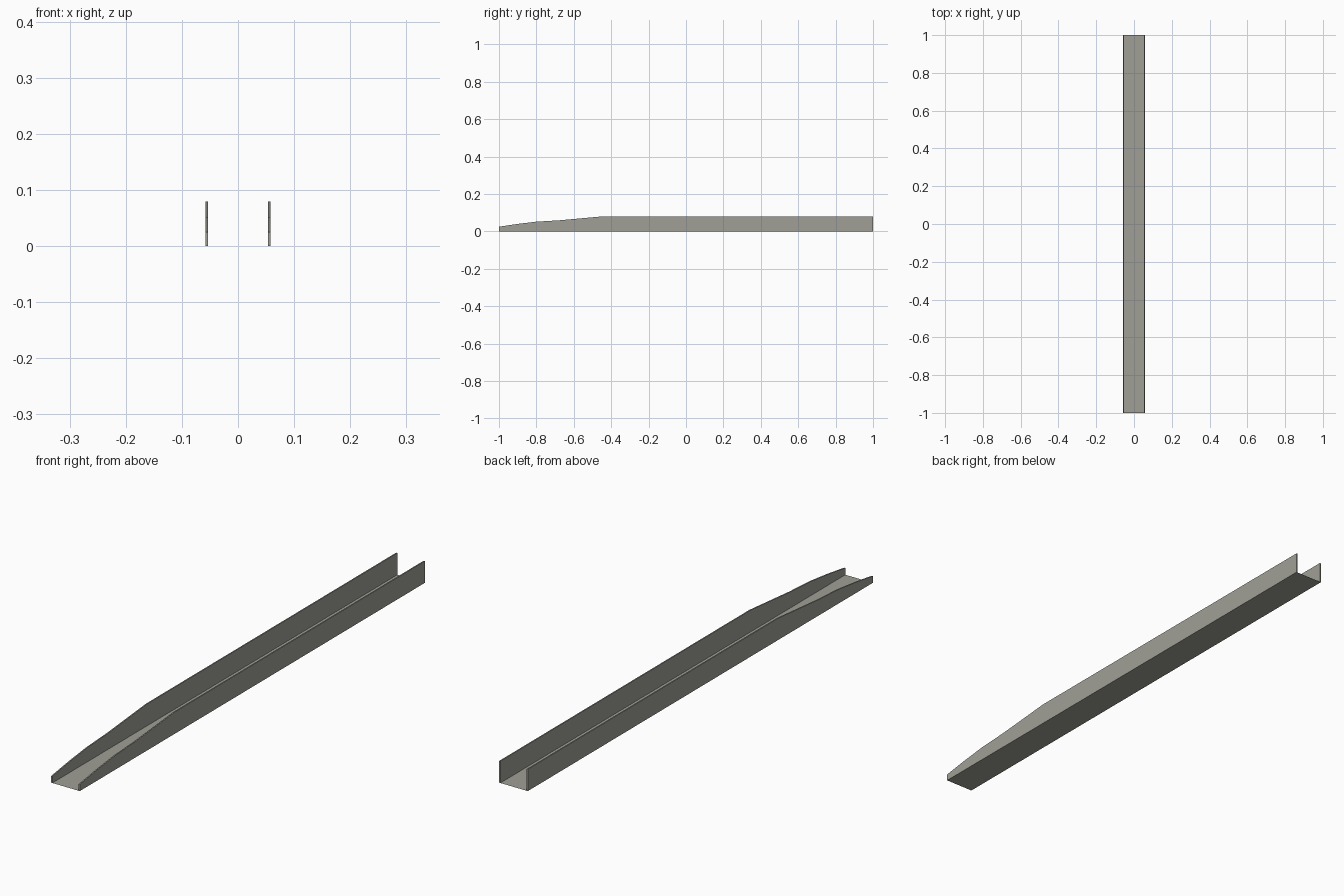
import bpy, bmesh

if "Cube" in bpy.data.objects:
    bpy.data.objects.remove(bpy.data.objects["Cube"])

grey = bpy.data.materials.new("warm_grey")
grey.diffuse_color = (0.35, 0.35, 0.31, 1)
grey.use_nodes = True
grey.node_tree.nodes["Principled BSDF"].inputs["Base Color"].default_value = grey.diffuse_color

OUT, INN = 0.058, 0.0535
# side outline (y, z): low sloping nose, then constant height
TOP = [(-1, 0.025), (-0.9, 0.04), (-0.8, 0.052), (-0.68, 0.059), (-0.45, 0.08), (1, 0.08)]
OUTLINE = [(-1, 0), (1, 0)] + TOP[::-1]


def finish(name, bm):
    me = bpy.data.meshes.new(name)
    bm.to_mesh(me)
    bm.free()
    me.materials.append(grey)
    ob = bpy.data.objects.new(name, me)
    bpy.context.collection.objects.link(ob)


# thin side walls, outline extruded across x
for name, x0, x1 in (("left_wall", -OUT, -INN), ("right_wall", INN, OUT)):
    bm = bmesh.new()
    face = bm.faces.new([bm.verts.new((x0, y, z)) for y, z in OUTLINE])
    ext = bmesh.ops.extrude_face_region(bm, geom=[face])
    for v in ext["geom"]:
        if isinstance(v, bmesh.types.BMVert):
            v.co.x = x1
    bmesh.ops.recalc_face_normals(bm, faces=bm.faces)
    finish(name, bm)

# flat sheet floor between the walls
bm = bmesh.new()
bm.faces.new([bm.verts.new(p) for p in
              ((-INN, -1, 0), (INN, -1, 0), (INN, 1, 0), (-INN, 1, 0))])
finish("floor", bm)
